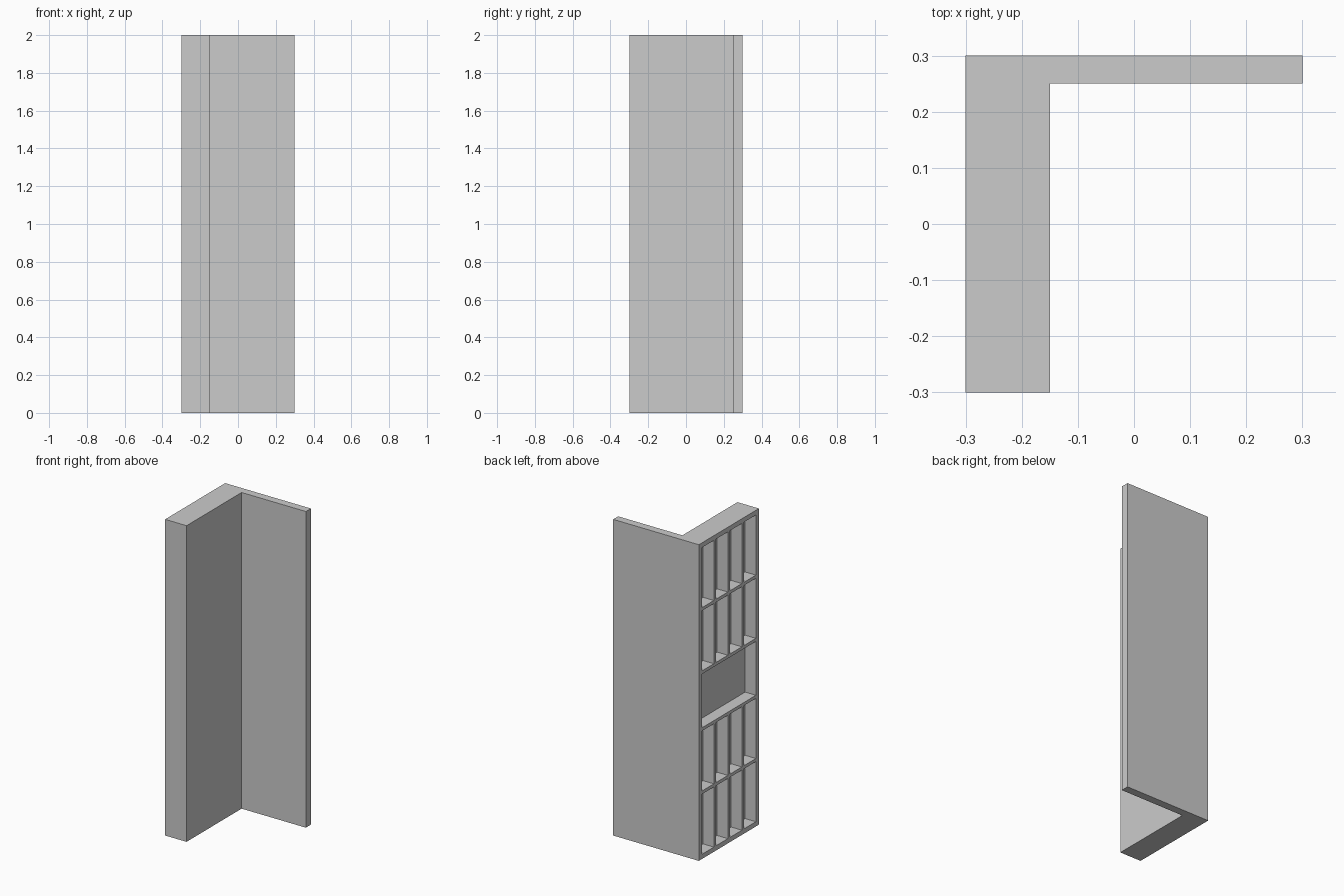
import bpy
import bmesh
from mathutils import Matrix, Vector

if "Cube" in bpy.data.objects:
    bpy.data.objects.remove(bpy.data.objects["Cube"])

HEIGHT = 2.0
FRAME = 0.03      # outer rim of the compartment face
GAP = 0.02        # divider thickness
DEPTH = 0.075     # compartment depth


def make_object(name, bm):
    bmesh.ops.recalc_face_normals(bm, faces=bm.faces)
    mesh = bpy.data.meshes.new(name)
    bm.to_mesh(mesh)
    bm.free()
    obj = bpy.data.objects.new(name, mesh)
    bpy.context.collection.objects.link(obj)
    return obj


def add_box(bm, lo, hi):
    lo, hi = Vector(lo), Vector(hi)
    matrix = Matrix.Translation((lo + hi) / 2) @ Matrix.Diagonal((*(hi - lo), 1))
    bmesh.ops.create_cube(bm, size=1, matrix=matrix)


# L-shaped corner body, extruded upward
bm = bmesh.new()
profile = [(-.3, -.3), (-.15, -.3), (-.15, .25), (.3, .25), (.3, .3), (-.3, .3)]
face = bm.faces.new([bm.verts.new((x, y, 0)) for x, y in profile])
ext = bmesh.ops.extrude_face_region(bm, geom=[face])
top = [v for v in ext["geom"] if isinstance(v, bmesh.types.BMVert)]
bmesh.ops.translate(bm, verts=top, vec=(0, 0, HEIGHT))
body = make_object("corner_panel", bm)

# Compartment cutters: two rows of four, one wide opening, two rows of four
bm = bmesh.new()
row_h, mid_h = 0.38, 0.34
z = FRAME
for cols, h in [(4, row_h), (4, row_h), (1, mid_h), (4, row_h), (4, row_h)]:
    w = (0.6 - 2 * FRAME - (cols - 1) * GAP) / cols
    for c in range(cols):
        y = -0.3 + FRAME + c * (w + GAP)
        add_box(bm, (-0.35, y, z), (-0.3 + DEPTH, y + w, z + h))
    z += h + GAP
cutter = make_object("compartment_cutter", bm)
cutter.hide_render = True

# Carve the compartments into the side panel
mod = body.modifiers.new("compartments", 'BOOLEAN')
mod.operation = 'DIFFERENCE'
mod.solver = 'EXACT'
mod.object = cutter
bpy.context.view_layer.objects.active = body
bpy.ops.object.modifier_apply(modifier=mod.name)
bpy.data.objects.remove(cutter)
